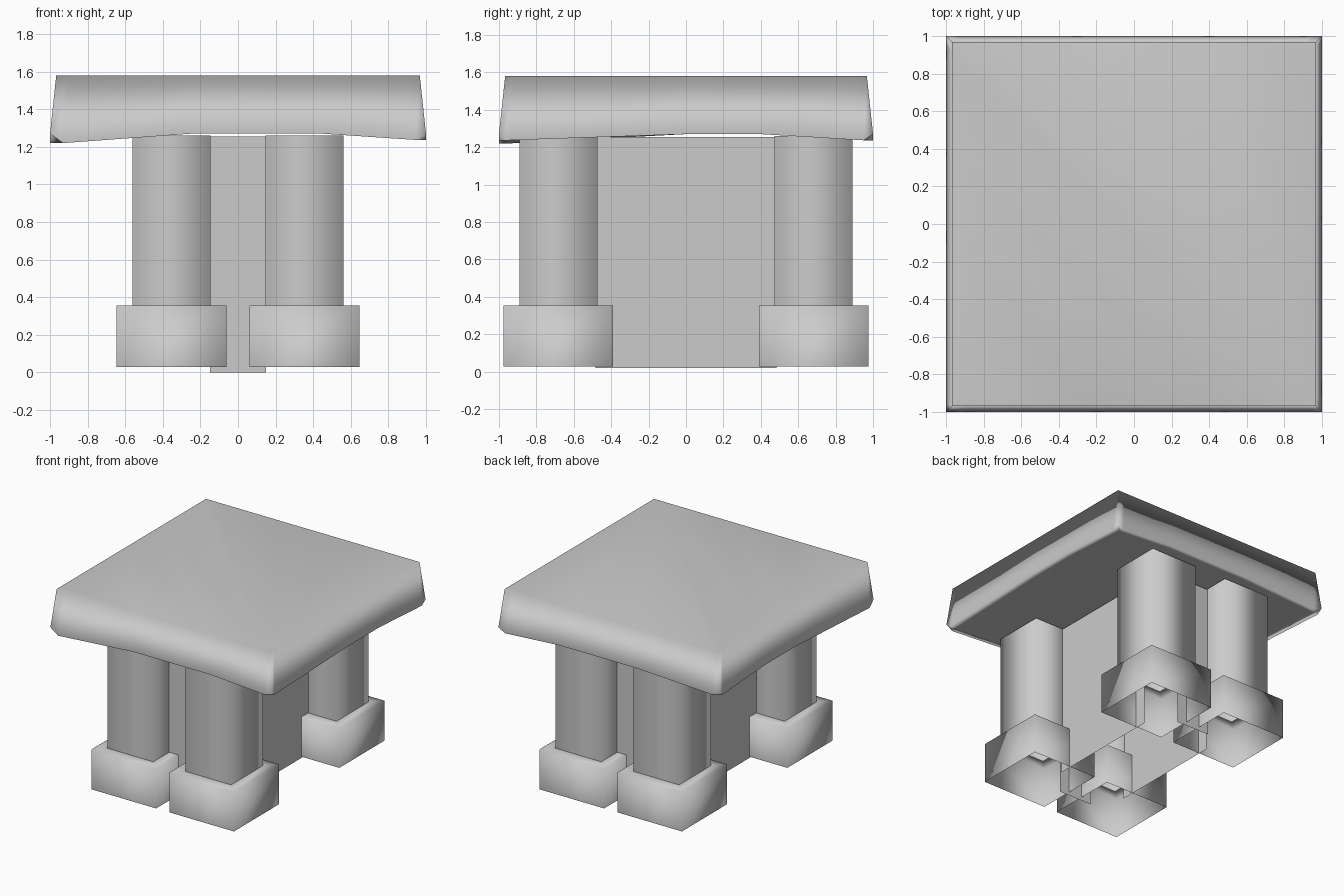
import bpy, bmesh

cube = bpy.data.objects.get("Cube")
if cube:
    bpy.data.objects.remove(cube)

grey = bpy.data.materials.new("plain_grey")
grey.use_nodes = True
COLOUR = (0.6, 0.6, 0.6, 1)
grey.diffuse_color = COLOUR
grey.node_tree.nodes["Principled BSDF"].inputs["Base Color"].default_value = COLOUR

CORNERS = ((-1, -1), (1, -1), (1, 1), (-1, 1))


def finish(bm, name, smooth=True):
    bmesh.ops.recalc_face_normals(bm, faces=bm.faces)
    for f in bm.faces:
        f.smooth = smooth
    mesh = bpy.data.meshes.new(name)
    bm.to_mesh(mesh)
    bm.free()
    mesh.materials.append(grey)
    obj = bpy.data.objects.new(name, mesh)
    bpy.context.collection.objects.link(obj)
    return obj


def stacked_rings(name, centre, rings):
    """Join square rings, given as (width, height), into an open shell."""
    bm = bmesh.new()
    loops = [[bm.verts.new((centre[0] + sx * w / 2, centre[1] + sy * w / 2, z))
              for sx, sy in CORNERS] for w, z in rings]
    for low, high in zip(loops, loops[1:]):
        for i in range(4):
            j = (i + 1) % 4
            bm.faces.new((low[i], low[j], high[j], high[i]))
    finish(bm, name)


def panel(name, a, b, z0, z1):
    """A thin upright sheet from point a to point b."""
    bm = bmesh.new()
    bm.faces.new([bm.verts.new(p) for p in
                  ((*a, z0), (*b, z0), (*b, z1), (*a, z1))])
    finish(bm, name, smooth=False)


# Legs, and hollow feet whose tops are open inside the legs
for side, sx in (("right", -1), ("left", 1)):
    for end, sy in (("front", -1), ("back", 1)):
        centre = (sx * 0.353, sy * 0.682)
        stacked_rings(f"{end}_{side}_leg", centre, ((0.415, 0.355), (0.415, 1.26)))
        stacked_rings(f"{end}_{side}_foot", centre,
                      ((0.585, 0.028), (0.585, 0.355), (0.415, 0.355)))

# Flat panels between the legs
for name, s in (("right", 1), ("left", -1)):
    panel(f"{name}_side_panel", (s * 0.305, -s * 0.485), (s * 0.305, s * 0.485), 0.02, 1.255)
for name, s in (("front", -1), ("back", 1)):
    panel(f"{name}_panel", (s * 0.15, s * 0.685), (-s * 0.15, s * 0.685), 0, 1.255)

# Top slab: flared sides, underside drooping near its corners
xs = (-1, -0.93, -0.25, 0.45, 0.94, 1)
ys = (-1, -0.95, 0, 0.4, 0.95, 1)
bm = bmesh.new()
under = {}
for i, x in enumerate(xs):
    for j, y in enumerate(ys):
        droop = i not in (2, 3) and j not in (2, 3) and (i in (1, 4) or j in (1, 4))
        z = 1.27 if not droop else 1.22 if i < 2 and j < 2 else 1.237
        under[i, j] = bm.verts.new((x, y, z))
for i in range(5):
    for j in range(5):
        bm.faces.new((under[i, j], under[i, j + 1], under[i + 1, j + 1], under[i + 1, j]))
rim = ([(i, 0) for i in range(5)] + [(5, j) for j in range(5)]
       + [(i, 5) for i in range(5, 0, -1)] + [(0, j) for j in range(5, 0, -1)])
lid = [bm.verts.new((xs[i] * 0.967, ys[j] * 0.967, 1.58)) for i, j in rim]
for k in range(len(rim)):
    n = (k + 1) % len(rim)
    bm.faces.new((under[rim[k]], under[rim[n]], lid[n], lid[k]))
bm.faces.new(lid)
slab = finish(bm, "top_slab")
slab.modifiers.new("area_normals", "WEIGHTED_NORMAL")
